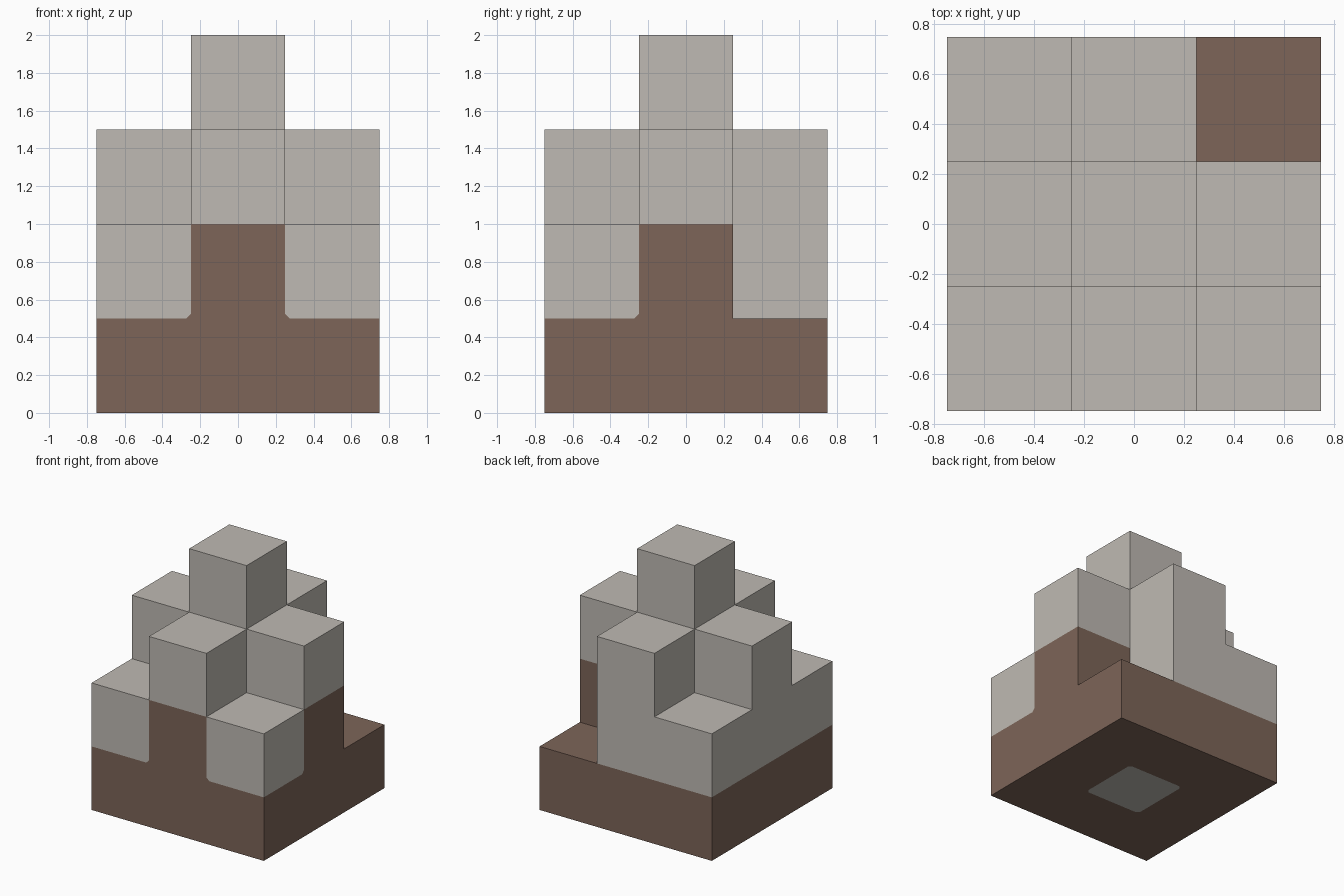
import bpy
import bmesh
from mathutils import Vector

cube = bpy.data.objects.get("Cube")
if cube:
    bpy.data.objects.remove(cube, do_unlink=True)

SIZE = 0.5      # edge of one block
NOTCH = 0.024   # softened corners where the two colours meet
BROWN, STONE = 0, 1


def make_material(name, rgb):
    mat = bpy.data.materials.new(name)
    mat.use_nodes = True
    colour = (*rgb, 1.0)
    mat.diffuse_color = colour
    node = next(n for n in mat.node_tree.nodes if n.type == 'BSDF_PRINCIPLED')
    node.inputs["Base Color"].default_value = colour
    return mat


# Block layout: the stack loses one layer per step away from the centre
blocks = {}
for x in (-1, 0, 1):
    for y in (-1, 0, 1):
        height = 4 - abs(x) - abs(y)
        if (x, y) == (1, 1):
            height = 1  # missing stone on the back left corner
        for z in range(height):
            blocks[x, y, z] = BROWN if z == 0 else STONE
blocks[0, 0, 0] = STONE        # core showing underneath
blocks[0, -1, 1] = BROWN       # raised soil at the front
blocks[1, 0, 1] = BROWN        # raised soil at the left

# Outer skin of the stack
bm = bmesh.new()
axes = [Vector(a) for a in ((1, 0, 0), (0, 1, 0), (0, 0, 1))]
for cell, colour in blocks.items():
    centre = (Vector(cell) + axes[2] / 2) * SIZE
    for i in range(3):
        for sign in (-1, 1):
            normal = axes[i] * sign
            if tuple(int(c) for c in Vector(cell) + normal) in blocks:
                continue
            u, v = axes[(i + 1) % 3], axes[(i + 2) % 3] * sign
            corners = (-u - v, u - v, u + v, v - u)
            face = bm.faces.new([bm.verts.new(centre + (normal + c) * SIZE / 2)
                                 for c in corners])
            face.material_index = colour
bmesh.ops.remove_doubles(bm, verts=bm.verts, dist=0.001)


# Notched corners: flat points where one stone face meets three brown ones
def is_colour_corner(vert):
    faces = vert.link_faces
    flat = all(f.normal.dot(faces[0].normal) > 0.99 for f in faces)
    stones = sum(f.material_index for f in faces)
    return len(faces) == 4 and flat and stones == 1


bm.normal_update()
notches = [v for v in bm.verts if is_colour_corner(v)]
bmesh.ops.bevel(bm, geom=notches, offset=NOTCH, offset_type='OFFSET',
                segments=1, profile=0.5, affect='VERTICES', material=BROWN)

# Merge coplanar faces of one colour
bmesh.ops.dissolve_limit(bm, angle_limit=0.01, verts=bm.verts, edges=bm.edges,
                         delimit={'MATERIAL'})
bm.normal_update()

mesh = bpy.data.meshes.new("stepped_block_stack")
mesh.materials.append(make_material("soil brown", (0.205, 0.130, 0.098)))
mesh.materials.append(make_material("pale stone", (0.520, 0.491, 0.451)))
bm.to_mesh(mesh)
bm.free()
stack = bpy.data.objects.new("stepped_block_stack", mesh)
bpy.context.collection.objects.link(stack)
